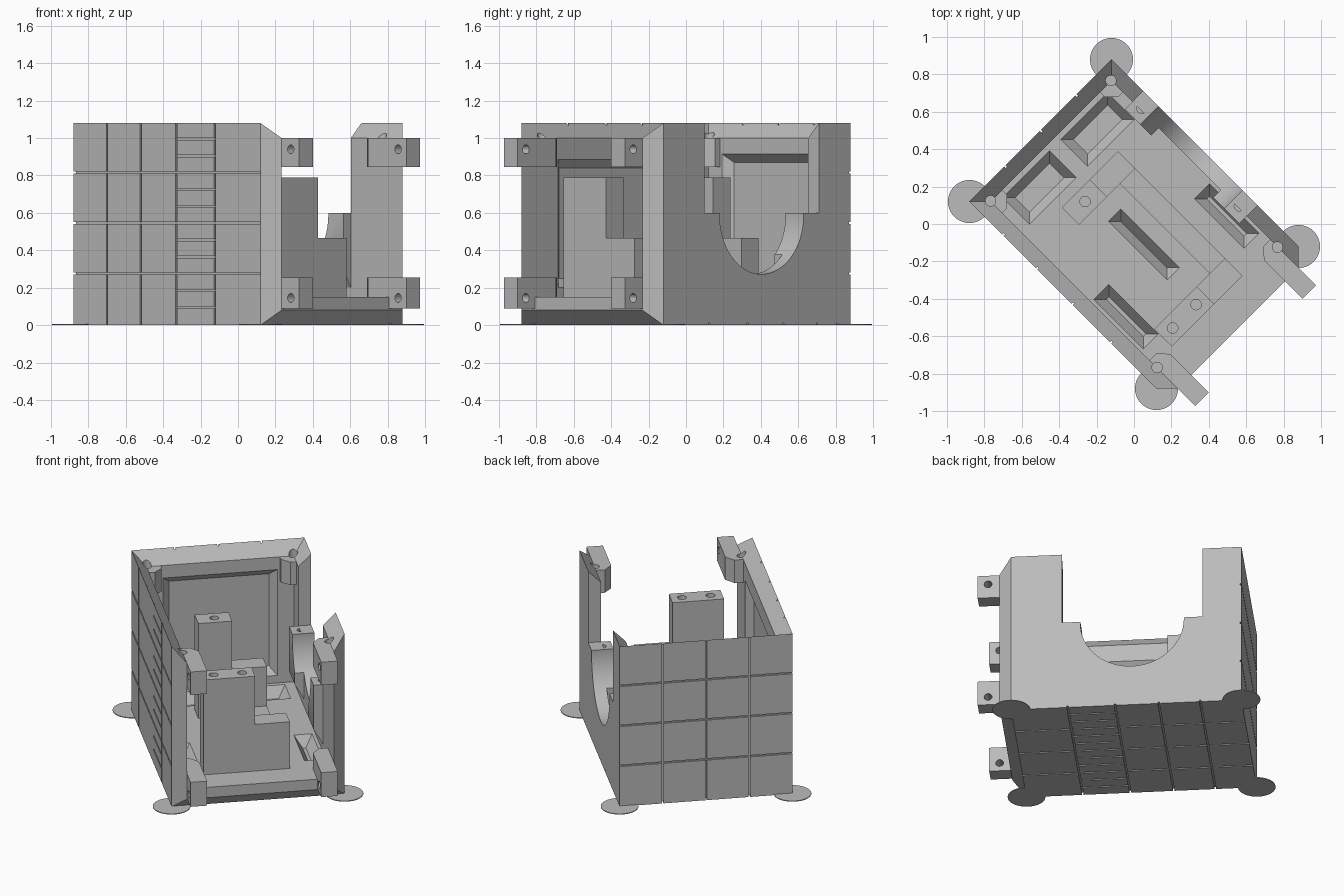
import bpy, bmesh, math
from mathutils import Matrix, Vector

cube = bpy.data.objects.get("Cube")
if cube:
    bpy.data.objects.remove(cube)

L, W, H, T = 0.707, 0.537, 1.08, 0.08      # half length, half width, height, wall
IN = W - T                                 # inner half width
END = L + T                                # open end of the case
TURN = Matrix.Rotation(math.radians(-45), 4, 'Z')

grey = bpy.data.materials.new("plain_grey")
grey.use_nodes = True
grey.diffuse_color = (0.5, 0.5, 0.5, 1)
grey.node_tree.nodes["Principled BSDF"].inputs["Base Color"].default_value = (0.5, 0.5, 0.5, 1)


def add_hull(bm, pts):
    verts = [bm.verts.new(p) for p in pts]
    bmesh.ops.convex_hull(bm, input=verts)


def box_pts(u, v, z):
    return [(a, b, c) for a in u for b in v for c in z]


def make(name, hulls):
    bm = bmesh.new()
    for pts in hulls:
        add_hull(bm, pts)
    bmesh.ops.dissolve_limit(bm, angle_limit=0.001, verts=bm.verts, edges=bm.edges)
    bmesh.ops.recalc_face_normals(bm, faces=bm.faces)
    me = bpy.data.meshes.new(name)
    bm.to_mesh(me)
    bm.free()
    ob = bpy.data.objects.new(name, me)
    me.materials.append(grey)
    bpy.context.collection.objects.link(ob)
    return ob


def rod(at, axis, r, length, n=24):
    """Points of a cylinder centred at a place along one axis."""
    rot = Vector((0, 0, 1)).rotation_difference(Vector(axis))
    return [Vector(at) + rot @ Vector((r * math.cos(2 * math.pi * i / n),
            r * math.sin(2 * math.pi * i / n), s * length / 2))
            for i in range(n) for s in (-1, 1)]


def cut(ob, hulls):
    cutter = make("cutter", hulls)
    cutter.hide_render = True
    mod = ob.modifiers.new("cut", 'BOOLEAN')
    mod.operation, mod.solver, mod.object = 'DIFFERENCE', 'EXACT', cutter
    bpy.context.view_layer.objects.active = ob
    bpy.ops.object.modifier_apply(modifier=mod.name)
    bpy.data.objects.remove(cutter)


def prism(poly, z0, z1):
    return [(u, v, z) for u, v in poly for z in (z0, z1)]


# Case: box with a bevelled open end
case = make("case", [box_pts((-L, L), (-W, W), (0, H))
                     + box_pts((L, END), (-IN, IN), (T, H - T))])
cut(case, [box_pts((-L + T, 1), (-IN, IN), (0.15, H - T))])
rim = []
for z in (H - T - 0.02, H + 0.04):
    g = z - (H - T)
    rim += [(u, s * (IN + g), z) for s in (-1, 1) for u in (-L + T - g, 1)]
cut(case, [rim])


# Sloped pockets inside the floor and walls
def floor_pocket(u0, u1, v0, v1):
    s = 0.04
    return box_pts((u0 + s, u1 - s), (v0 + s, v1 - s), (T,)) + \
        box_pts((u0 - s / 2, u1 + s / 2), (v0 - s / 2, v1 + s / 2), (0.17,))


cut(case, [floor_pocket(-0.59, -0.4, s * 0.22 - 0.17, s * 0.22 + 0.17) for s in (-1, 1)]
    + [floor_pocket(0.14, 0.5, min(a, b), max(a, b)) for a, b in ((-0.43, -0.33), (0.33, 0.43))])
cut(case, [floor_pocket(-0.1, 0.33, -0.08, 0.0)])
cut(case, [box_pts((-L + T - 0.045,), (-0.31, 0.31), (0.25, 0.87))
           + box_pts((-L + T + 0.01,), (-0.365, 0.365), (0.19, 0.925))])
cut(case, [box_pts((-0.48, 0.46), (-IN - 0.045,), (0.25, 0.84))
           + box_pts((-0.54, 0.52), (-IN + 0.01,), (0.19, 0.895))])

# Panel grooves: left wall and underside share a layout, back wall has a plain grid
D, G = 0.01, 0.005
cols = (-0.453, -0.198, 0.07, 0.361)
rungs = (0.07, 0.361)


def strip(c):
    return (c - G, c + G)


side = (-W - 0.02, -W + D)
under = (-0.02, D)
back = (-L - 0.02, -L + D)
cut(case, [box_pts(strip(u), side, (-0.1, 1.2)) for u in cols])
cut(case, [box_pts((-0.8, L), side, strip(H * i / 4 + 0.005)) for i in (1, 2, 3)])
cut(case, [box_pts(rungs, side, strip(H * i / 12 + 0.005)) for i in range(1, 12) if i % 3])
cut(case, [box_pts(strip(u), (-0.6, 0.6), under) for u in cols])
cut(case, [box_pts((-0.8, L), strip(W * i / 2), under) for i in (-1, 0, 1)])
cut(case, [box_pts(rungs, strip(W * i / 6), under) for i in range(-5, 6) if i % 3])
cut(case, [box_pts(back, strip(W * i / 2), (-0.1, 1.2)) for i in (-1, 0, 1)])
cut(case, [box_pts(back, (-0.6, 0.6), strip(H * i / 4 + 0.005)) for i in (1, 2, 3)])

# Round cradle opening in the right-hand wall
cradle = [rod((-0.035, 0.5, 0.59), (0, 1, 0), 0.318, 0.4, 64)]
window = [box_pts((-0.467, 0.396), (0.3, 0.7), (0.6, 1.3))]
cut(case, window)
cut(case, cradle)

# Screw holes in the four corners
corner_holes = [rod((a * 0.63, b * 0.455, 1.0), (0, 0, 1), 0.028, 0.24)
                for a in (-1, 1) for b in (-1, 1)]
cut(case, corner_holes)
parts = [case]

for s, label in ((-1, "left"), (1, "right")):
    # Hinge tabs at the open end
    tab = [(0.573, IN), (0.573, 0.403), (0.629, 0.354), (0.92, 0.354), (0.92, IN)]
    tab = [(u, s * v) for u, v in tab]
    for z0, z1, hz, level in ((0.09, 0.255, 0.145, "lower"), (0.845, 1.0, 0.94, "upper")):
        ob = make(f"{level}_{label}_tab", [prism(tab, z0, z1)])
        cut(ob, [rod((0.856, s * 0.4, hz), (0, 1, 0), 0.024, 0.4)])
        if level == "upper":
            cut(ob, corner_holes)
        parts.append(ob)
    # Corner blocks at the closed end
    block = [(-0.627, s * IN), (-0.627, s * 0.37), (-0.59, s * 0.37),
             (-0.54, s * 0.42), (-0.54, s * IN)]
    ob = make(f"back_{label}_block", [prism(block, 0.845, 1.0)])
    cut(ob, corner_holes)
    parts.append(ob)

# Screw bosses beside the cradle
for name, u0, u1, hole in (("back_boss", -0.467, -0.27, -0.407), ("front_boss", 0.2, 0.396, 0.33)):
    ob = make(name, [box_pts((u0, u1), (0.4, IN), (0.3, 0.6)) + box_pts((u0, u1), (IN,), (0.2,))])
    cut(ob, cradle)
    cut(ob, [rod((hole, 0.467, 0.6), (0, 0, 1), 0.028, 0.2)])
    parts.append(ob)

# Stepped towers and the plate joining them
for name, u0, u1, v0, holes in (("front_tower", 0.474, 0.605, -0.32, (-0.07, -0.247)),
                                ("back_tower", -0.335, -0.205, -0.21, (-0.1,))):
    ob = make(name, [box_pts((u0, u1), (v0, 0), (0.14, 0.79))])
    cut(ob, [rod(((u0 + u1) / 2, v, 0.79), (0, 0, 1), 0.028, 0.2) for v in holes])
    parts.append(ob)
    parts.append(make(name + "_step", [box_pts((u0, u1), (0, 0.215), (0.14, 0.465))]))
parts.append(make("joining_plate", [box_pts((-0.21, 0.48), (0.1, 0.215), (0.14, 0.2))]))

# Thin round feet under the corners
for a in (-1, 1):
    for b in (-1, 1):
        parts.append(make("corner_foot", [rod((a * L, b * W, 0.0025), (0, 0, 1), 0.115, 0.005, 48)]))

# Turn everything to its diagonal stance and keep edges crisp
bpy.ops.object.select_all(action='DESELECT')
for ob in parts:
    ob.data.transform(TURN)
    ob.select_set(True)
bpy.context.view_layer.objects.active = case
bpy.ops.object.shade_smooth_by_angle(angle=math.radians(30))
